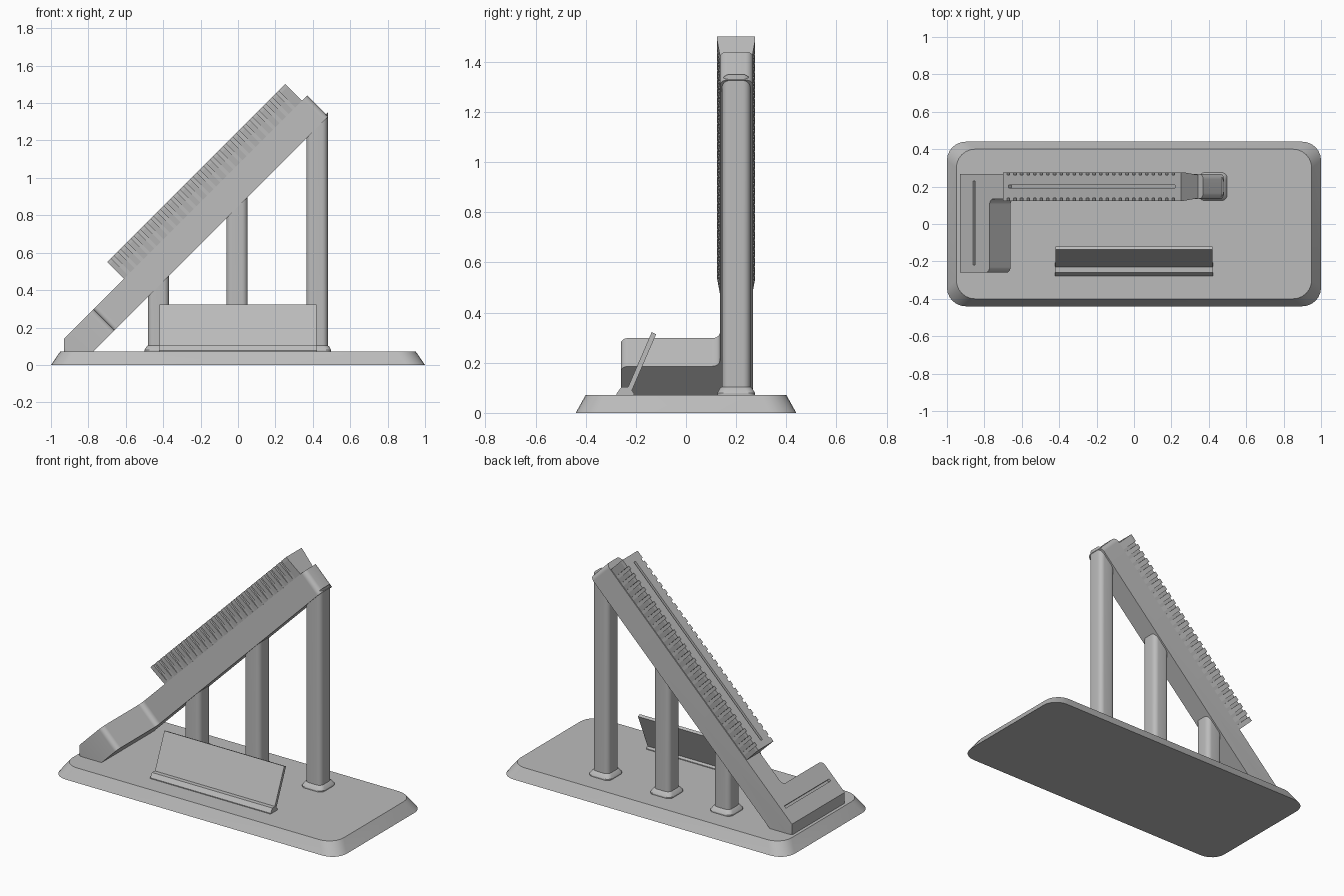
import bpy, bmesh, math
from mathutils import Matrix, Vector

if "Cube" in bpy.data.objects:
    bpy.data.objects.remove(bpy.data.objects["Cube"])

grey = bpy.data.materials.new("grey")
grey.use_nodes = True
grey.diffuse_color = (0.5, 0.5, 0.5, 1)
grey.node_tree.nodes["Principled BSDF"].inputs["Base Color"].default_value = (0.5, 0.5, 0.5, 1)

# Frame of the sloping parts: local x runs up the slope, local z is the slope normal
SLOPE = Matrix.Rotation(math.radians(-45), 4, 'Y')
BASE_TOP = 0.072
MID_Y = 0.2


def rounded(points, r, steps=6):
    """Outline with every right-angled corner turned into an arc."""
    pts = [Vector(p) for p in points]
    out = []
    for i, p in enumerate(pts):
        a = (pts[i - 1] - p).normalized()
        b = (pts[(i + 1) % len(pts)] - p).normalized()
        centre = p + r * (a + b)
        for k in range(steps + 1):
            t = math.pi / 2 * k / steps
            out.append(centre - r * (b * math.cos(t) + a * math.sin(t)))
    return out


def rect(x0, x1, y0, y1):
    return [(x0, y0), (x1, y0), (x1, y1), (x0, y1)]


def ring(outline, z):
    return [(p[0], p[1], z) for p in outline]


def loft(name, rings, matrix=Matrix(), cuts=()):
    """Skin matching rings, cap both ends, then trim by planes (point, outward normal)."""
    bm = bmesh.new()
    loops = [[bm.verts.new(matrix @ Vector(p)) for p in r] for r in rings]
    n = len(loops[0])
    for low, high in zip(loops, loops[1:]):
        for i in range(n):
            j = (i + 1) % n
            bm.faces.new((low[i], low[j], high[j], high[i]))
    bm.faces.new(loops[0][::-1])
    bm.faces.new(loops[-1])
    for co, no in cuts:
        bmesh.ops.bisect_plane(bm, geom=bm.verts[:] + bm.edges[:] + bm.faces[:],
                               plane_co=co, plane_no=no, clear_outer=True)
        bmesh.ops.holes_fill(bm, edges=[e for e in bm.edges if e.is_boundary])
    bmesh.ops.recalc_face_normals(bm, faces=bm.faces[:])
    mesh = bpy.data.meshes.new(name)
    bm.to_mesh(mesh)
    bm.free()
    mesh.materials.append(grey)
    ob = bpy.data.objects.new(name, mesh)
    bpy.context.collection.objects.link(ob)
    return ob


def smooth(ob):
    bpy.ops.object.select_all(action='DESELECT')
    ob.select_set(True)
    bpy.context.view_layer.objects.active = ob
    bpy.ops.object.shade_smooth_by_angle(angle=math.radians(30))


def cut_slot(ob, name, outline, z0, z1):
    cutter = loft(name, [ring(outline, z0), ring(outline, z1)], SLOPE)
    cutter.hide_render = True
    cutter.hide_set(True)
    mod = ob.modifiers.new("slot", 'BOOLEAN')
    mod.operation = 'DIFFERENCE'
    mod.solver = 'EXACT'
    mod.object = cutter
    bpy.context.view_layer.objects.active = ob
    bpy.ops.object.modifier_apply(modifier=mod.name)
    bpy.data.objects.remove(cutter)


# Base plinth with sloping sides
base = loft("base", [ring(rounded(rect(-1, 1, -0.44, 0.44), 0.1), 0),
                     ring(rounded(rect(-0.95, 0.95, -0.4, 0.4), 0.1), BASE_TOP)])
smooth(base)

# Sloping arm and sideways foot, one L-shaped slab trimmed to the base
BOTTOM, TOP = 0.598, 0.757
ell = rounded([(-0.62, -0.26), (-0.335, -0.26), (-0.335, 0.135),
               (1.28, 0.135), (1.28, 0.268), (-0.62, 0.268)], 0.03)
arm = loft("arm_and_foot", [ring(ell, BOTTOM), ring(ell, TOP)], SLOPE,
           [((0, 0, BASE_TOP - 0.005), (0, 0, -1)), ((-0.93, 0, 0), (-1, 0, 0))])
cut_slot(arm, "foot_slot_cutter", rect(-0.46, -0.445, -0.22, 0.23), TOP - 0.02, TOP + 0.05)
smooth(arm)

# Toothed rail: plain at the bottom, notched sides at the top
START, END, TEETH = -0.106, 1.24, 27
pitch = (END - START) / TEETH


def rail_side(notched):
    pts = []
    for i in range(TEETH):
        u = START + i * pitch
        wide, narrow = (0.076, 0.062) if notched else (0.062, 0.062)
        pts += [(u, wide), (u + pitch * 0.6, wide)]
        if i < TEETH - 1:
            pts += [(u + pitch * 0.6, narrow), (u + pitch, narrow)]
    pts[-1] = (END, pts[-1][1])
    return pts


def rail_outline(notched):
    side = rail_side(notched)
    return [(u, MID_Y - w) for u, w in side] + [(u, MID_Y + w) for u, w in reversed(side)]


RAIL_TOP = 0.884
rail = loft("toothed_rail", [ring(rail_outline(False), TOP - 0.002),
                             ring(rail_outline(True), RAIL_TOP - 0.02),
                             ring(rail_outline(True), RAIL_TOP)], SLOPE)
cut_slot(rail, "rail_slot_cutter", rect(-0.064, 1.195, MID_Y - 0.008, MID_Y + 0.008),
         RAIL_TOP - 0.02, RAIL_TOP + 0.05)

# Three posts with flared feet, tops cut to the slope of the arm
for name, cx in (("low_post", -0.425), ("middle_post", -0.005), ("high_post", 0.423)):
    def section(half):
        return rounded(rect(cx - half, cx + half, MID_Y - half, MID_Y + half), 0.03)
    shaft = section(0.057)
    post = loft(name, [ring(section(0.075), BASE_TOP - 0.005), ring(section(0.075), 0.08),
                       ring(section(0.064), 0.099), ring(shaft, 0.104),
                       [(p[0], p[1], p[0] + 0.87) for p in shaft]])
    smooth(post)

# Leaning panel and the ridge that holds it
SIDEWAYS = Matrix(((0, 0, 1, 0), (1, 0, 0, 0), (0, 1, 0, 0), (0, 0, 0, 1)))


def bar(name, profile, half):
    return loft(name, [ring(profile, -half), ring(profile, half)], SIDEWAYS)


bar("panel", [(-0.24, 0.082), (-0.222, 0.075), (-0.119, 0.314), (-0.137, 0.322)], 0.42)
bar("panel_ridge", [(-0.277, 0.068), (-0.277, 0.077), (-0.258, 0.103), (-0.226, 0.103),
                    (-0.207, 0.077), (-0.207, 0.068)], 0.422)
